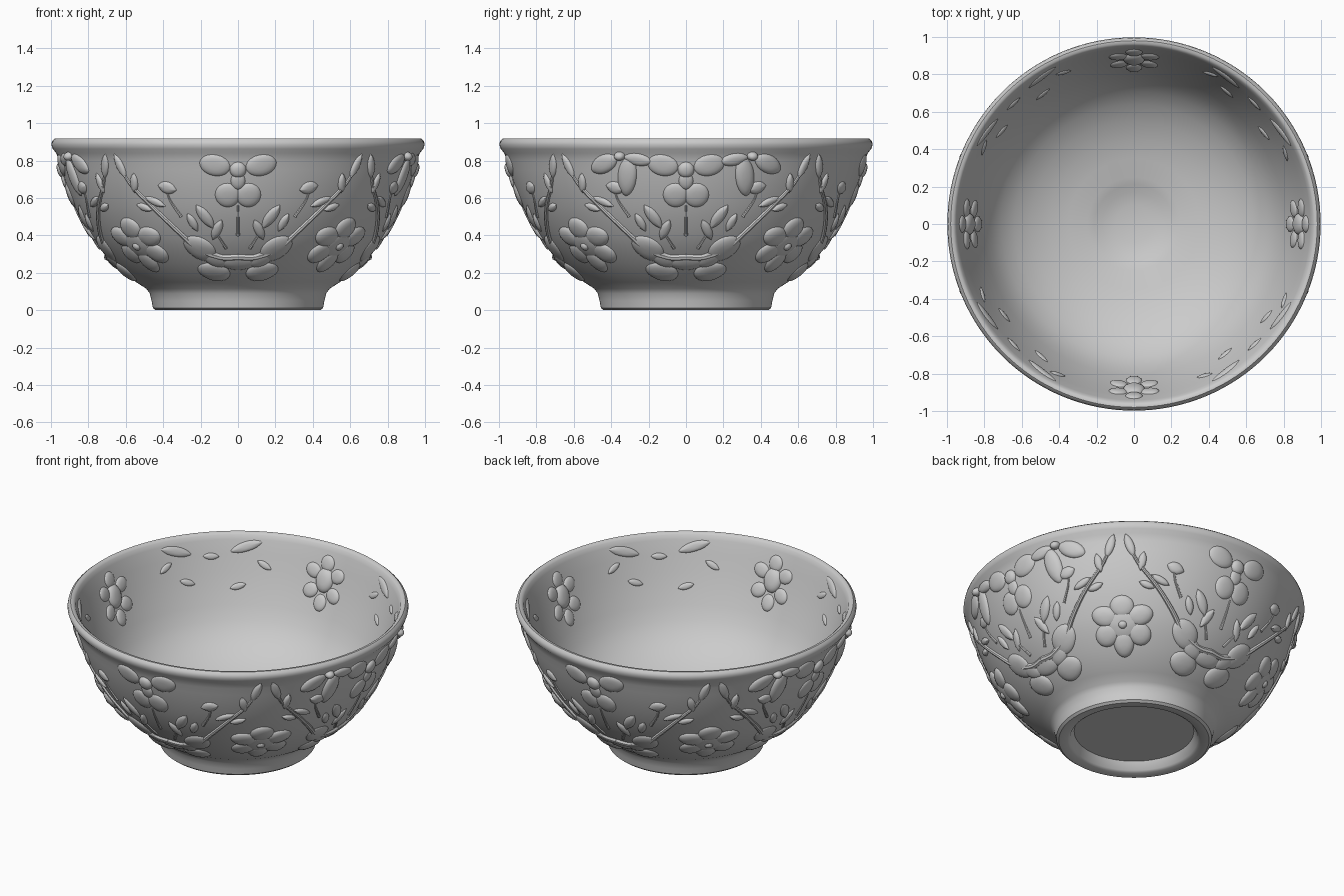
import bpy, bmesh, math
from mathutils import Vector

if "Cube" in bpy.data.objects:
    bpy.data.objects.remove(bpy.data.objects["Cube"], do_unlink=True)

mat = bpy.data.materials.new("grey_glaze")
mat.use_nodes = True
mat.diffuse_color = (0.6, 0.6, 0.6, 1)
bsdf = mat.node_tree.nodes["Principled BSDF"]
bsdf.inputs["Base Color"].default_value = (0.6, 0.6, 0.6, 1)
bsdf.inputs["Roughness"].default_value = 0.6

# Half sections as (radius, height)
FOOT = [(0, .06), (.35, .06), (.375, .012), (.39, .002), (.44, .0), (.455, .012), (.462, .05), (.472, .09)]
OUTER = [(.49, .115), (.545, .15), (.61, .2), (.665, .25), (.712, .3), (.755, .35), (.79, .4), (.82, .45),
         (.848, .5), (.872, .55), (.893, .6), (.912, .65), (.929, .7), (.944, .75), (.958, .8), (.972, .84)]
RIM = [(.99, .862), (.998, .885), (.994, .905), (.98, .917), (.965, .916), (.953, .905)]
INNER = [(0, .125), (.1, .13), (.17, .143), (.21, .158), (.25, .169), (.35, .187), (.45, .214), (.55, .255),
         (.64, .308), (.71, .368), (.765, .44), (.805, .52), (.845, .61), (.88, .7), (.915, .8), (.942, .88)]


def finish(bm, name):
    """Turn a bmesh into a smooth shaded, coloured object."""
    me = bpy.data.meshes.new(name)
    bm.to_mesh(me)
    bm.free()
    me.materials.append(mat)
    ob = bpy.data.objects.new(name, me)
    bpy.context.collection.objects.link(ob)
    bpy.ops.object.select_all(action='DESELECT')
    ob.select_set(True)
    bpy.context.view_layer.objects.active = ob
    bpy.ops.object.shade_smooth_by_angle(angle=math.radians(40))
    return ob


def radius(profile, z):
    """Wall radius and slope dr/dz at a height."""
    for (r0, z0), (r1, z1) in zip(profile, profile[1:]):
        if z <= z1 or (r1, z1) == profile[-1]:
            k = (r1 - r0) / (z1 - z0)
            return r0 + k * (z - z0), k


def wall(phi, z, h, inside=False):
    """Point on the wall, phi measured from the front, raised by h."""
    profile = INNER if inside else OUTER
    r, _ = radius(profile, z)
    k = (radius(profile, z + .05)[0] - radius(profile, z - .05)[0]) / .1
    n = math.hypot(1, k)
    s = -1 if inside else 1
    r, z = r + s * h / n, z - s * h * k / n
    return Vector((r * math.sin(phi), -r * math.cos(phi), z))


def blob(bm, deg, z, a, b, angle=0, h=.016, point=0, shift=(0, 0), inside=False):
    """Raised oval or pointed leaf that follows the wall."""
    profile = INNER if inside else OUTER
    r, k = radius(profile, z)
    steep = 1 / math.hypot(1, k)
    ca, sa = math.cos(math.radians(angle)), math.sin(math.radians(angle))
    rings, seg = (1, .96, .85, .65, .35), 20

    def vert(rho, t):
        c, s = math.cos(t), math.sin(t)
        x, y = a * rho * c, b * rho * s * (1 - point * c ** 4)
        u, v = shift[0] + x * ca - y * sa, shift[1] + x * sa + y * ca
        lift = h * (1 - rho ** 3) ** .6 - .003
        return bm.verts.new(wall(math.radians(deg) + u / r, z + v * steep, lift, inside))

    loops = [[vert(p, math.tau * i / seg) for i in range(seg)] for p in rings]
    tip = vert(0, 0)
    faces = []
    for lo, hi in zip(loops, loops[1:]):
        for i in range(seg):
            j = (i + 1) % seg
            faces.append(bm.faces.new((lo[i], lo[j], hi[j], hi[i])))
    for i in range(seg):
        faces.append(bm.faces.new((loops[-1][i], loops[-1][(i + 1) % seg], tip)))
    if inside:
        bmesh.ops.reverse_faces(bm, faces=faces)


def stem(bm, pts, width=.014):
    """Tapering half-sunk twig through (degrees, height) points."""
    path = []
    for i in range(len(pts) - 1):
        p0, p1, p2, p3 = [Vector(pts[min(max(i + d, 0), len(pts) - 1)]) for d in (-1, 0, 1, 2)]
        for s in range(6):
            t = s / 6
            path.append(.5 * (2 * p1 + (p2 - p0) * t + (2 * p0 - 5 * p1 + 4 * p2 - p3) * t * t
                              + (3 * p1 - p0 - 3 * p2 + p3) * t ** 3))
    path.append(Vector(pts[-1]))
    pos = [wall(math.radians(p[0]), p[1], 0) for p in path]
    nor = [(wall(math.radians(p[0]), p[1], 1) - q) for p, q in zip(path, pos)]
    rows = []
    for i, (q, n) in enumerate(zip(pos, nor)):
        d = (pos[min(i + 1, len(pos) - 1)] - pos[max(i - 1, 0)]).normalized()
        side = d.cross(n).normalized()
        w = width * (1 - .6 * i / len(pos))
        rows.append([bm.verts.new(q + (side * math.cos(t) + n * math.sin(t)) * w)
                     for t in (math.tau * j / 8 for j in range(8))])
    faces = []
    for lo, hi in zip(rows, rows[1:]):
        for j in range(8):
            faces.append(bm.faces.new((lo[j], lo[(j + 1) % 8], hi[(j + 1) % 8], hi[j])))
    faces += [bm.faces.new(rows[0]), bm.faces.new(rows[-1])]
    bmesh.ops.recalc_face_normals(bm, faces=faces)


def blossom(bm, deg, z, size, count, petal, h, turn=90, inside=False, tall=1):
    """Ring of overlapping petals round a raised centre."""
    for i in range(count):
        t = math.tau * i / count + math.radians(turn)
        blob(bm, deg, z, petal * 1.15, petal, math.degrees(t), h, 0,
             (size * math.cos(t), size * tall * math.sin(t)), inside)


# Bowl, turned from one closed section
bm = bmesh.new()
section = [bm.verts.new((r, 0, z)) for r, z in FOOT + OUTER + RIM + INNER[::-1]]
edges = [bm.edges.new(p) for p in zip(section, section[1:])]
bmesh.ops.spin(bm, geom=section + edges, cent=(0, 0, 0), axis=(0, 0, 1), angle=math.tau, steps=128)
bmesh.ops.remove_doubles(bm, verts=bm.verts, dist=1e-4)
bmesh.ops.recalc_face_normals(bm, faces=bm.faces)
finish(bm, "bowl")

QUARTERS = (0, 90, 180, 270)

# Large six-petal flowers on the diagonals
bm = bmesh.new()
for q in QUARTERS:
    blossom(bm, q + 45, .35, .115, 6, .067, .024)
    blob(bm, q + 45, .35, .1, .1, 0, .022)
    blob(bm, q + 45, .35, .03, .03, 0, .034)
finish(bm, "large_flowers")

# Drooping flowers high on each quarter
bm = bmesh.new()
for q in QUARTERS:
    for s in (1, -1):
        blob(bm, q + s * 7.5, .775, .085, .06, s * 12, .018)
        blob(bm, q + s * 3.6, .615, .068, .07, 0, .018)
    blob(bm, q, .75, .045, .045, 0, .026)
    blob(bm, q, .69, .05, .04, 90, .018)
finish(bm, "small_flowers")

# Twigs, mirrored about each quarter
bm = bmesh.new()
for q in QUARTERS:
    stem(bm, [(q, .4), (q, .48), (q, .56)], .01)
    for s in (1, -1):
        stem(bm, [(q + s * d, z) for d, z in
                  ((0, .285), (8, .285), (17, .33), (24, .43), (32, .56), (38, .66), (41, .74))], .02)
        stem(bm, [(q + s * d, z) for d, z in ((21, .5), (24, .58), (25, .64))], .01)
        stem(bm, [(q + s * d, z) for d, z in ((5, .33), (8, .4), (13, .52))], .01)
finish(bm, "twigs")

# Leaves and buds along the twigs
bm = bmesh.new()
LEAVES = [(41.5, .77, .075, .026, 70), (37, .68, .06, .024, 100), (30, .58, .065, .022, 25),
          (24.5, .655, .055, .035, 15), (12, .5, .085, .032, 60), (8, .43, .07, .026, 115),
          (17, .47, .06, .024, 70), (35, .55, .05, .022, 20)]
for q in QUARTERS:
    for s in (1, -1):
        for d, z, a, b, ang in LEAVES:
            blob(bm, q + s * d, z, a, b, ang if s > 0 else 180 - ang, .018, .7)
finish(bm, "leaves")

# Broad lobed foliage above the foot
bm = bmesh.new()
for q in QUARTERS:
    blob(bm, q, .255, .1, .055, 0, .018)
    for s in (1, -1):
        blob(bm, q + s * 12, .205, .09, .07, s * 20, .022)
        blob(bm, q + s * 16, .33, .1, .075, 90 - s * 40, .02)
        blob(bm, q + s * 10, .27, .07, .05, s * 35, .019)
finish(bm, "lobed_foliage")

# Hanging three-petal blooms under the rim on the two sides
bm = bmesh.new()
for q in (90, 270):
    for s in (1, -1):
        c = q + s * 21.5
        blob(bm, c, .81, .115, .055, 90 + s * 12, .024, .2, (-s * .03, -.1))
        blob(bm, c, .81, .09, .05, s * -25, .022, .2, (s * .1, -.03))
        blob(bm, c, .81, .08, .035, s * 10, .02, .3, (-s * .1, -.005))
        blob(bm, c, .825, .03, .025, 0, .036)
finish(bm, "hanging_blooms")

# Flowers inside the wall
bm = bmesh.new()
for q in QUARTERS:
    blossom(bm, q, .7, .095, 6, .045, .017, 90, True, 1.25)
    blob(bm, q, .715, .06, .075, 0, .03, inside=True)
finish(bm, "inner_flowers")

# Scattered leaves inside the wall
bm = bmesh.new()
for q in QUARTERS:
    for d, z, ang in ((25, .74, 30), (35, .62, -15), (45, .79, 5), (55, .66, 20), (63, .76, -30)):
        blob(bm, q + d, z, .05, .02, ang, .012, .6, inside=True)
    for d, ang in ((32, -18), (58, 18)):
        blob(bm, q + d, .84, .1, .03, ang, .014, .5, inside=True)
finish(bm, "inner_leaves")
